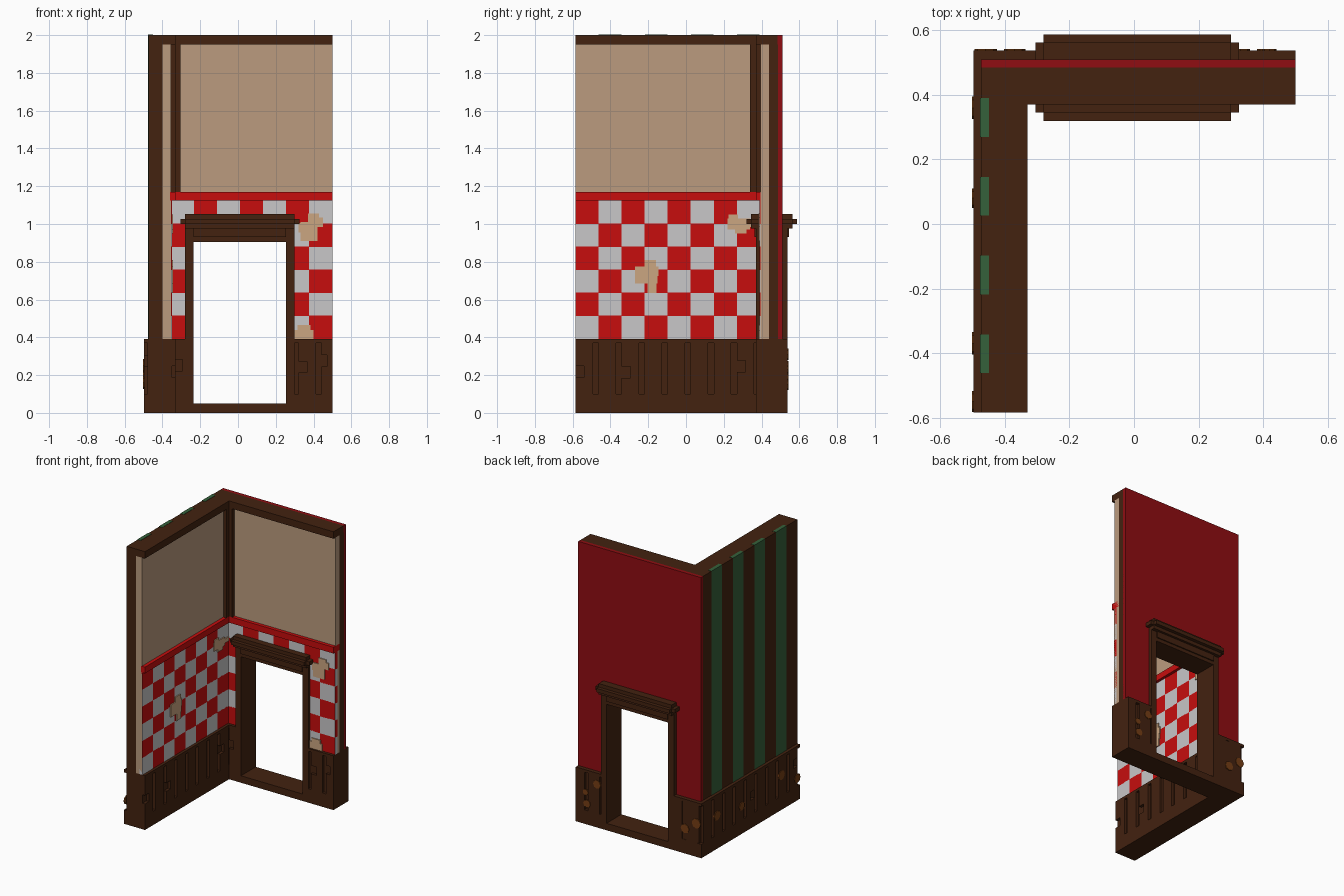
import bpy, bmesh, math, random
from mathutils import Matrix, Vector

random.seed(4)
if "Cube" in bpy.data.objects:
    bpy.data.objects.remove(bpy.data.objects["Cube"])


def material(name, r, g, b):
    m = bpy.data.materials.new(name)
    m.use_nodes = True
    m.diffuse_color = (r, g, b, 1)
    bsdf = m.node_tree.nodes["Principled BSDF"]
    bsdf.inputs["Base Color"].default_value = (r, g, b, 1)
    bsdf.inputs["Roughness"].default_value = 0.9
    return m


wood = material("dark wood", .056, .016, .005)
plaster = material("plaster", .5, .33, .21)
red = material("tile red", .57, .004, .004)
white = material("tile white", .58, .57, .58)
crimson = material("crimson board", .28, .004, .006)
green = material("green stripe", .036, .12, .043)
rust = material("rust spot", .18, .048, .007)
patch_tan = material("bare patch", .6, .38, .22)

# Room frame: inner faces of the two walls, and overall limits
INNER_X, INNER_Y = -.33, .37
FRONT, BACK, RIGHT = -.585, .535, .5
THICK, BASE, TOP = .168, .39, 2.0


def left(u0, u1, d0, d1, z0, z1):
    """Box in the left wall: u runs along y, d is depth into the wall."""
    return (INNER_X - d1, INNER_X - d0, u0, u1, z0, z1)


def back(u0, u1, d0, d1, z0, z1):
    """Box in the back wall: u runs along x, d is depth into the wall."""
    return (u0, u1, INNER_Y + d0, INNER_Y + d1, z0, z1)


def finish(name, bm, mat):
    me = bpy.data.meshes.new(name)
    bm.to_mesh(me)
    bm.free()
    me.materials.append(mat)
    ob = bpy.data.objects.new(name, me)
    bpy.context.collection.objects.link(ob)
    return ob


def part(name, mat, boxes):
    bm = bmesh.new()
    for x0, x1, y0, y1, z0, z1 in boxes:
        mid = Vector((x0 + x1, y0 + y1, z0 + z1)) / 2
        size = Matrix.Diagonal((x1 - x0, y1 - y0, z1 - z0, 1))
        bmesh.ops.create_cube(bm, size=1, matrix=Matrix.Translation(mid) @ size)
    return finish(name, bm, mat)


# Doorway: cut edges hidden inside the frame
GAP_L, GAP_R, GAP_TOP = -.26, .28, .94


def around_door(u0, u1, d0, d1, z0, z1):
    """Back wall box with the doorway left open."""
    regions = ((u0, GAP_L, z0), (GAP_R, RIGHT, z0), (GAP_L, GAP_R, GAP_TOP))
    out = []
    for a, b, low in regions:
        a, b, low = max(a, u0), min(b, u1), max(low, z0)
        if b - a > .001 and z1 - low > .001:
            out.append(back(a, b, d0, d1, low, z1))
    return out


# Wall layers
BEAM = 1.95
part("left_wall_core", wood, [left(FRONT, .485, .07, .145, BASE, BEAM)])
part("back_wall_core", wood, around_door(-.475, RIGHT, .07, .118, BASE, BEAM))
part("back_outer_board", crimson, around_door(-.475, RIGHT, .115, .14, BASE, TOP))
part("left_plaster", plaster, [left(FRONT, .43, .025, .07, BASE, BEAM)])
part("back_plaster", plaster, around_door(-.39, RIGHT, .025, .07, BASE, BEAM))
part("top_beam", wood, [left(FRONT, .485, 0, .145, BEAM, TOP),
                        back(-.475, RIGHT, 0, .115, BEAM, TOP)])
part("corner_post", wood, [(-.4, -.305, .37, .44, 1.17, BEAM),
                           (-.4, -.33, .34, .44, 1.17, BEAM)])
part("dado_rail", red, [left(FRONT, .4, 0, .03, 1.125, 1.17),
                        back(-.355, RIGHT, 0, .07, 1.125, 1.17)])

# Green stripes on the outside of the left wall
part("outer_stripes", green,
     [left(y - .06, y + .06, .12, .147, BASE, TOP + .002)
      for y in (-.402 + .244 * i for i in range(4))])

# Checkered tiles on both inner walls
CELL = .122
cells = {0: [], 1: []}
for row in range(6):
    z = BASE + row * CELL
    for col in range(8):
        u = FRONT + col * CELL
        end = u + CELL if col < 7 else .4
        cells[(col + row) % 2].append(left(u, end, .02, .045, z, z + CELL + .003))
        u = -.355 + col * CELL
        if u < RIGHT:
            cells[(col + row + 1) % 2] += around_door(
                u, min(u + CELL, RIGHT), .02, .045, z, z + CELL + .003)
# odd sliver beside the corner
part("red_tiles", red, cells[1])
part("white_tiles", white, cells[0])


# Patches where the tiles have fallen off: overlapping blocks (u, z, half sizes)
def patch(name, wall, blocks):
    part(name, patch_tan, [wall(u - a, u + a, .013, .022, z - b, z + b)
                           for u, z, a, b in blocks])


patch("bare_patch_middle", left, [(-.21, .73, .06, .045), (-.19, .75, .03, .06),
                                  (-.18, .68, .025, .045), (-.17, .75, .025, .025)])
patch("bare_patch_corner", left, [(.28, 1.0, .06, .03), (.25, 1.01, .025, .04),
                                  (.29, .97, .03, .02), (.35, 1.0, .035, .015)])
patch("bare_patch_high", back, [(.375, .96, .045, .05), (.4, 1.02, .03, .035),
                                (.43, 1.01, .02, .025), (.34, .98, .02, .025)])
patch("bare_patch_low", back, [(.34, .415, .06, .025), (.35, .44, .035, .025)])

# Wainscot: rails, recessed core and planks with dark gaps and broken boards
LOW, HIGH, GROOVE = .1, .37, .02
PITCH, SLOT = .122, .03


def wainscot(name, wall, u0, u1, core0, inner_from):
    boxes = [wall(u0, u1, 0, THICK, 0, LOW), wall(u0, u1, 0, THICK, HIGH, BASE),
             wall(core0, u1, GROOVE, THICK - GROOVE, LOW, HIGH)]
    for d0, d1, start, shift in ((0, GROOVE, inner_from, 0),
                                 (THICK - GROOVE, THICK, u0, SLOT)):
        u = start + shift
        while u < u1 - .005:
            end = min(u + PITCH - SLOT, u1)
            if random.random() < .35 and end - u > .05:
                # broken plank with a notch out of one side
                z = random.uniform(.18, .25)
                half = (u + end) / 2
                boxes += [wall(u, end, d0, d1, LOW, z),
                          wall(half, end, d0, d1, z, z + .06),
                          wall(u, end, d0, d1, z + .06, HIGH)]
            else:
                boxes.append(wall(u, end, d0, d1, LOW, HIGH))
            u += PITCH
    part(name, wood, boxes)


wainscot("left_wainscot", left, FRONT, BACK, FRONT, FRONT)
wainscot("back_wainscot_corner", back, -.498, GAP_L, -.478, INNER_X)
wainscot("back_wainscot_end", back, GAP_R, RIGHT, GAP_R, GAP_R + .04)

# Door frame
OUT_L, OUT_R, IN_L, IN_R, HEAD = -.28, .3, -.235, .255, .905
part("door_frame", wood, [back(OUT_L, IN_L, 0, THICK, 0, .975),
                          back(IN_R, OUT_R, 0, THICK, 0, .975),
                          back(IN_L, IN_R, 0, THICK, HEAD, .975),
                          back(IN_L, IN_R, -.008, THICK + .008, .93, .975)])
part("door_sill", wood, [back(OUT_L, OUT_R, 0, THICK, 0, .05)])


def cornice(grow_u, grow_d, z0, z1):
    return back(OUT_L - grow_u, OUT_R + grow_u, -grow_d, THICK + grow_d, z0, z1)


part("door_cornice", wood, [cornice(0, .025, .975, 1.0),
                            cornice(.025, .025, 1.0, 1.027),
                            cornice(0, .05, 1.0, 1.027),
                            cornice(0, .025, 1.027, 1.052)])

# Rust spots on the outer wainscot faces
def spots(name, place, turn, marks):
    bm = bmesh.new()
    for u, z, r in marks:
        bmesh.ops.create_cone(bm, cap_ends=True, segments=8, radius1=r, radius2=r,
                              depth=.008,
                              matrix=Matrix.Translation(place(u, z)) @ turn)
    finish(name, bm, rust)


spots("left_rust_spots", lambda u, z: Vector((INNER_X - THICK, u, z)),
      Matrix.Rotation(math.pi / 2, 4, 'Y'),
      [(.36, .24, .035), (.08, .2, .03), (-.37, .25, .035), (-.55, .16, .033)])
spots("back_rust_spots", lambda u, z: Vector((u, INNER_Y + THICK, z)),
      Matrix.Rotation(math.pi / 2, 4, 'X'),
      [(.33, .31, .03), (.41, .15, .028), (.42, .23, .022),
       (-.37, .18, .033), (-.46, .24, .035)])
